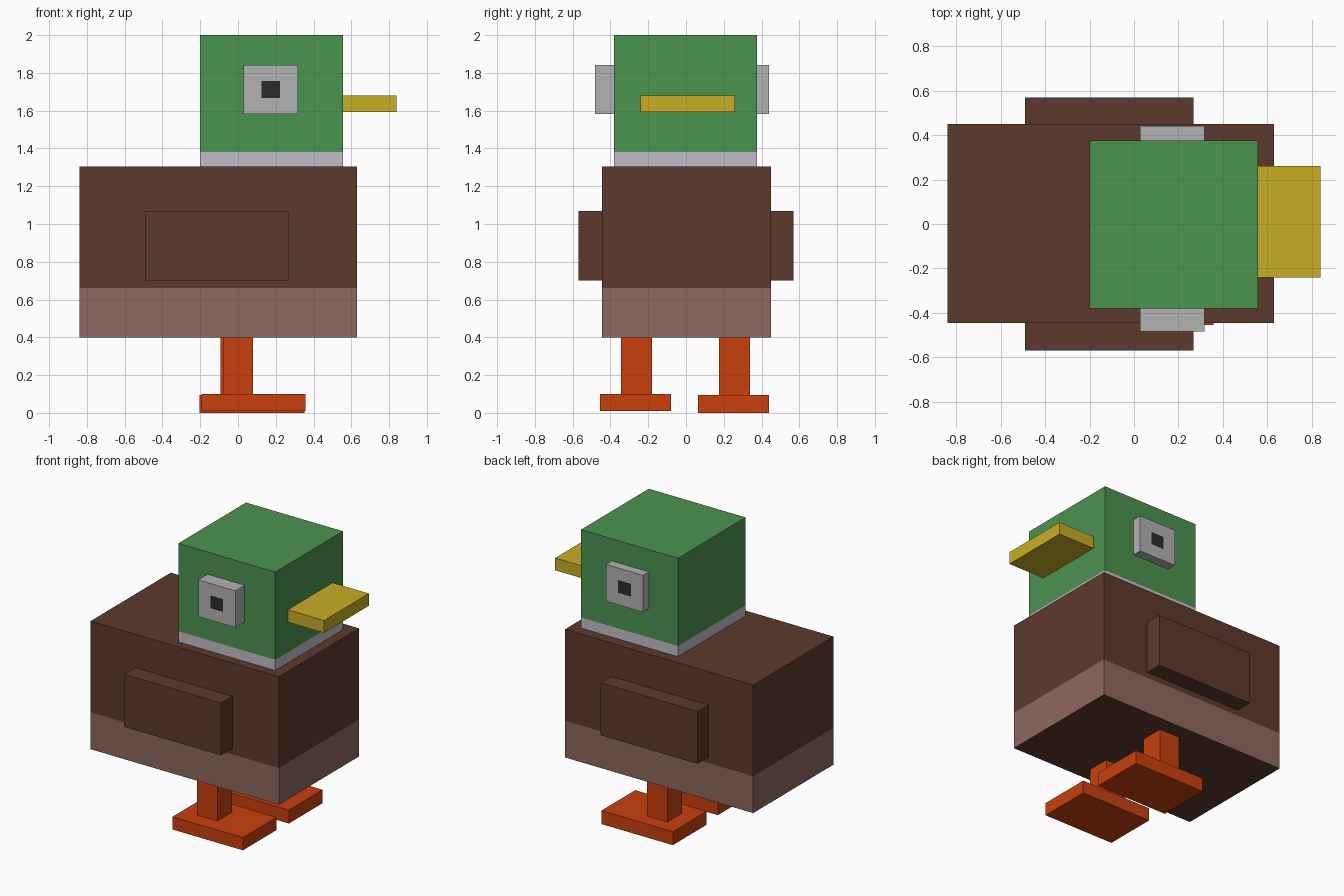
import bpy, bmesh
from mathutils import Vector

if "Cube" in bpy.data.objects:
    bpy.data.objects.remove(bpy.data.objects["Cube"])


def material(name, rgb):
    """Material from an sRGB 0-255 colour."""
    m = bpy.data.materials.new(name)
    m.diffuse_color = [((c / 255 + 0.055) / 1.055) ** 2.4 for c in rgb] + [1]
    m.use_nodes = True
    m.node_tree.nodes["Principled BSDF"].inputs["Base Color"].default_value = m.diffuse_color
    return m


brown = material("brown", (93, 58, 44))
light_brown = material("light_brown", (141, 104, 94))
green = material("green", (76, 147, 80))
pale = material("pale_collar", (194, 190, 200))
yellow = material("yellow", (200, 174, 38))
orange = material("orange", (200, 64, 14))
grey = material("grey", (178, 178, 178))
black = material("black", (44, 44, 44))


def box(name, x, y, z, mat, band_z=None, band_mat=None, pupil_side=0):
    """Box from axis ranges, with an optional side band or an inset pupil."""
    bm = bmesh.new()
    bmesh.ops.create_cube(bm, size=1)
    for v in bm.verts:
        v.co = Vector([r[0] + (c + 0.5) * (r[1] - r[0])
                       for c, r in zip(v.co, (x, y, z))])
    bm.normal_update()
    mats = [mat]

    # coloured band around the lower side walls
    if band_z is not None:
        mats.append(band_mat)
        bmesh.ops.bisect_plane(bm, geom=bm.verts[:] + bm.edges[:] + bm.faces[:],
                               plane_co=(0, 0, band_z), plane_no=(0, 0, 1))
        bm.normal_update()
        for f in bm.faces:
            if abs(f.normal.z) < 0.5 and f.calc_center_median().z < band_z:
                f.material_index = 1

    # dark pupil inset into the outer face
    if pupil_side:
        mats.append(black)
        outer = next(f for f in bm.faces if f.normal.y * pupil_side > 0.5)
        bmesh.ops.inset_individual(bm, faces=[outer], thickness=0.05)
        outer.material_index = 1
        centre = outer.calc_center_median()
        for v in outer.verts:
            v.co.x = centre.x + (0.049 if v.co.x > centre.x else -0.049)
            v.co.z = centre.z + (0.045 if v.co.z > centre.z else -0.045)

    mesh = bpy.data.meshes.new(name)
    bm.to_mesh(mesh)
    bm.free()
    for m in mats:
        mesh.materials.append(m)
    ob = bpy.data.objects.new(name, mesh)
    bpy.context.collection.objects.link(ob)
    return ob


# Body, head and beak
box("body", (-0.84, 0.63), (-0.445, 0.45), (0.40, 1.305), brown, 0.66, light_brown)
box("head", (-0.20, 0.557), (-0.38, 0.375), (1.305, 2.0), green, 1.38, pale)
box("beak", (0.555, 0.84), (-0.24, 0.26), (1.593, 1.68), yellow)

# Paired parts: y ranges differ slightly between the two sides
sides = (
    ("right", -1, (-0.57, -0.445), (-0.483, -0.38), (-0.343, -0.18), (-0.455, -0.08), (0.01, 0.10)),
    ("left", 1, (0.45, 0.57), (0.375, 0.44), (0.175, 0.34), (0.063, 0.44), (0.0, 0.095)),
)
for side, s, wing_y, eye_y, leg_y, foot_y, foot_z in sides:
    dx = -0.006 * (s + 1)
    box(f"{side}_wing", (-0.49, 0.267), wing_y, (0.70, 1.07), brown)
    box(f"{side}_eye", (0.028, 0.317), eye_y, (1.583, 1.843), grey, pupil_side=s)
    box(f"{side}_leg", (-0.08 + dx, 0.08 + dx), leg_y, (foot_z[1], 0.40), orange)
    box(f"{side}_foot", (-0.193 + dx, 0.357 + dx / 3), foot_y, foot_z, orange)
